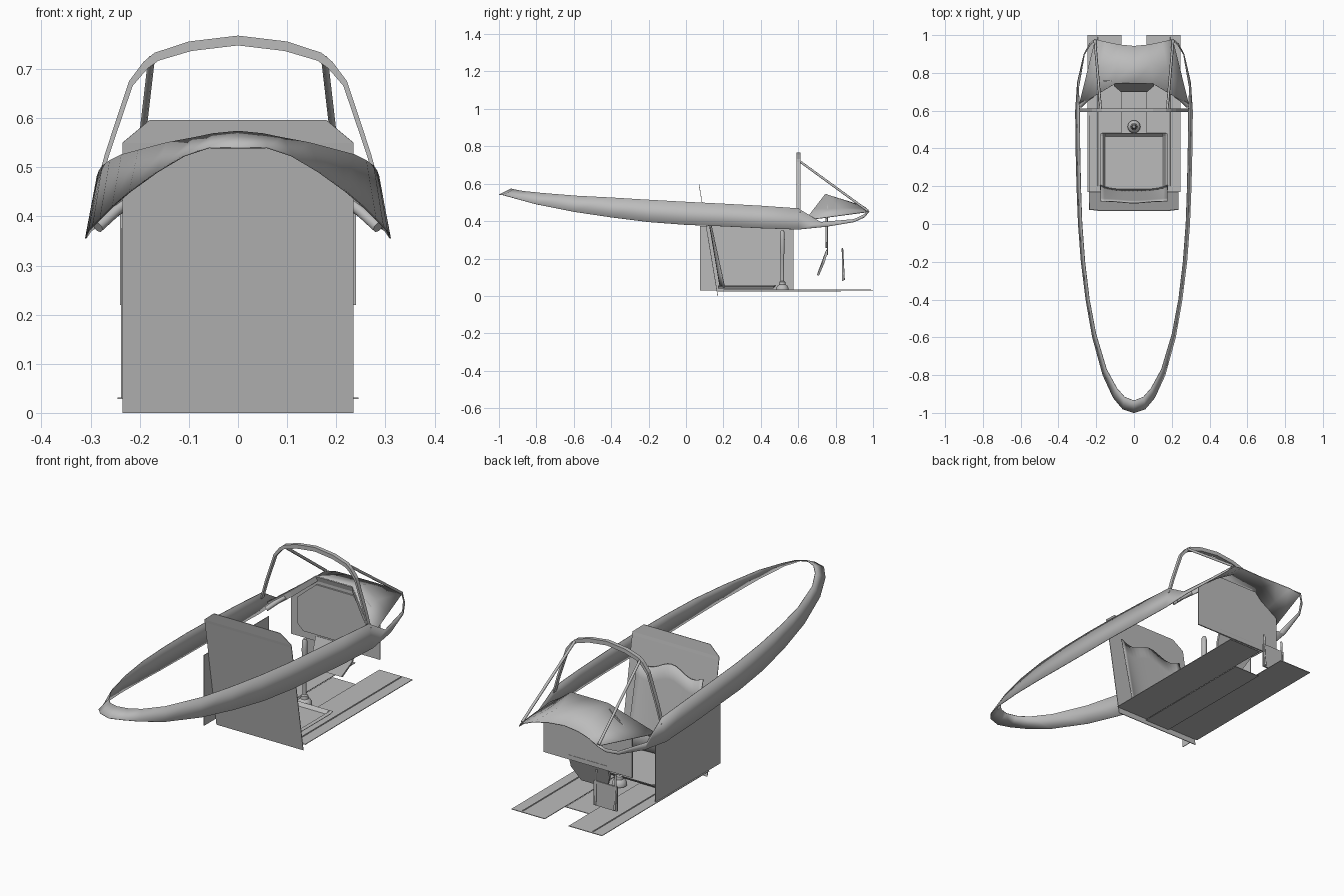
import bpy, bmesh, math

if "Cube" in bpy.data.objects:
    bpy.data.objects.remove(bpy.data.objects["Cube"])

gray = bpy.data.materials.new("light gray")
gray.diffuse_color = (0.5, 0.5, 0.5, 1)
gray.use_nodes = True
gray.node_tree.nodes["Principled BSDF"].inputs["Base Color"].default_value = gray.diffuse_color


def make(name, verts, faces, thick=0.0, smooth=False):
    me = bpy.data.meshes.new(name)
    me.from_pydata(verts, [], faces)
    bm = bmesh.new()
    bm.from_mesh(me)
    bmesh.ops.remove_doubles(bm, verts=bm.verts, dist=1e-5)
    bmesh.ops.recalc_face_normals(bm, faces=bm.faces)
    bm.to_mesh(me)
    bm.free()
    ob = bpy.data.objects.new(name, me)
    bpy.context.collection.objects.link(ob)
    me.materials.append(gray)
    if thick:
        mod = ob.modifiers.new("thickness", 'SOLIDIFY')
        mod.thickness, mod.offset = thick, 0
    if smooth:
        bpy.context.view_layer.objects.active = ob
        ob.select_set(True)
        bpy.ops.object.shade_smooth_by_angle(angle=math.radians(35))
        ob.select_set(False)
    return ob


def loft(name, rows, closed=False, **kw):
    """Quads between equal-length rows of points."""
    n = len(rows[0])
    verts = [p for r in rows for p in r]
    faces = [(i * n + j, i * n + (j + 1) % n, (i + 1) * n + (j + 1) % n, (i + 1) * n + j)
             for i in range(len(rows) - 1) for j in range(n if closed else n - 1)]
    if closed:
        faces += [tuple(range(n)), tuple(range(len(verts) - n, len(verts)))]
    return make(name, verts, faces, **kw)


def both(half):
    """Mirror a half row that starts on the centre line."""
    return [(-x, y, z) for x, y, z in half[:0:-1]] + list(half)


def plate(name, pts, thick=0.004):
    return make(name, pts, [tuple(range(len(pts)))], thick=thick)


def tube(name, pts, r, res=1):
    cu = bpy.data.curves.new(name, 'CURVE')
    cu.dimensions = '3D'
    cu.bevel_depth, cu.bevel_resolution, cu.use_fill_caps = r, res, True
    sp = cu.splines.new('POLY')
    sp.points.add(len(pts) - 1)
    for p, c in zip(sp.points, pts):
        p.co = (*c, 1)
    ob = bpy.data.objects.new(name, cu)
    bpy.context.collection.objects.link(ob)
    cu.materials.append(gray)
    return ob


# canopy sill: slanted band, tapering to a thin rail at the windscreen
low = [(0, -1, .54), (.06, -.98, .54), (.11, -.92, .523), (.165, -.8, .49), (.22, -.6, .45),
       (.255, -.4, .42), (.28, -.2, .395), (.295, 0, .38), (.303, .2, .372), (.308, .4, .362),
       (.31, .6, .355), (.30, .75, .37), (.265, .9, .395), (.235, .955, .42), (.205, .98, .45)]
top = [(0, -.935, .573), (.05, -.915, .568), (.09, -.87, .56), (.145, -.77, .55), (.202, -.58, .535),
       (.236, -.4, .526), (.26, -.2, .514), (.275, 0, .503), (.282, .2, .493), (.286, .4, .482),
       (.288, .6, .468), (.293, .72, .395), (.262, .897, .41), (.23, .95, .435), (.2, .972, .46)]
loft("canopy_sill", [both(low), both(top)], thick=.003, smooth=True)

# windscreen hoop: rectangular section
hoop = both([(0, .768, .02), (.1, .756, .02), (.17, .733, .018), (.192, .715, .016),
             (.222, .675, .012), (.27, .53, .009), (.295, .44, .008)])
# tuples are (x, z, thickness); thickness shrinks toward the legs
sections = []
for x, z, t in hoop:
    k = 1 - t / max(math.hypot(x, z - .4), .1)
    xi, zi = x * k, .4 + (z - .4) * k
    sections.append([(x, .592, z), (x, .612, z), (xi, .612, zi), (xi, .592, zi)])
loft("windscreen_hoop", sections, closed=True)

# parts mirrored left and right
for s, side in ((-1, "left"), (1, "right")):
    tube("windscreen_strut_" + side, [(s * .176, .605, .722), (s * .207, .972, .455)], .007)
    tube("cowl_support_" + side, [(s * .22, .68, .435), (s * .25, .66, .41), (s * .285, .625, .378)], .012, 2)
    plate("floor_side_" + side, [(s * x, y, .03) for x, y in
          ((.065, .17), (.245, .17), (.245, 1), (.065, 1))], .003)
    tube("floor_rail_" + side, [(s * .19, .2, .033), (s * .19, .99, .033)], .003)

# instrument cowl with its rear rim
rear = both([(0, .745, .543), (.1, .745, .543), (.2, .685, .465), (.288, .64, .405)])
nose = both([(0, .942, .482), (.08, .95, .478), (.15, .965, .468), (.205, .978, .45)])
mid = [tuple((a + b) / 2 for a, b in zip(p, q)) for p, q in zip(rear, nose)]
loft("cowl", [rear, mid, nose], thick=.004, smooth=True)
rim_low = [(x * .95, y + .008, z - .025) for x, y, z in rear]
loft("cowl_rim", [rear, rim_low], thick=.006)

# instrument panel with a raised face
octa = ((-.24, .22), (.24, .22), (.24, .425), (.12, .525), (-.12, .525), (-.24, .425))
plate("instrument_panel", [(x, .757, z) for x, z in octa], .006)
face = ((-.17, .255), (.17, .255), (.2, .285), (.2, .415), (.1, .5), (-.1, .5), (-.2, .415), (-.2, .285))
plate("instrument_face", [(x, .75, z) for x, z in face], .008)

# lower console panel, slanted
plate("lower_console", [(-.07, .705, .11), (.07, .705, .11), (.105, .735, .18),
                        (.105, .755, .245), (-.105, .755, .245), (-.105, .735, .18)], .012)

# left foot plate hung on two posts
plate("foot_plate", [(-.09, .838, .08), (-.215, .838, .08), (-.215, .838, .2), (-.09, .838, .2)], .008)
for x in (-.1, -.205):
    tube("foot_plate_post", [(x, .845, .085), (x, .836, .255)], .005)

# floor centre, lower than the sides and cut short at the front
plate("floor_centre", [(-.07, .17, .022), (.07, .17, .022), (.07, .83, .022), (-.07, .83, .022)], .003)

# left side wall
plate("side_wall", [(-.237, .075, .03), (-.237, .575, .03), (-.237, .575, .375), (-.237, .075, .375)], .003)

# rear bulkhead, leaning back with chamfered top corners
prof = [(.235, .17, 0), (.235, .108, .37), (.235, .08, .535), (.235, .077, .55), (.18, .07, .596)]
loft("bulkhead", [[(-x, y, z), (x, y, z)] for x, y, z in prof], thick=.003)

# seat back: a shallow curved shell with a wavy top edge
rows = []
for i in range(7):
    row = []
    for j in range(17):
        u = j / 8 - 1
        z = .045 + (.40 + .02 * math.cos(u * math.pi * 1.5)) * i / 6
        lean = .17 - .17 * z
        row.append((.178 * u, lean + .02 + .025 * u ** 4 * (1 - i / 8), z))
    rows.append(row)
loft("seat_back", rows, thick=.004, smooth=True)

# seat pan with a raised lip on the sides and front
pan = [(.178, .05), (.165, .055), (.155, .04)]
sec = [(-x, z) for x, z in pan] + [(x, z) for x, z in pan[::-1]]
loft("seat_pan", [[(x, y, z) for x, z in sec] for y in (.17, .465)]
     + [[(x, .48, .056) for x, z in sec]], thick=.003)

# control stick: turned profile
stick = [(.0, .03), (.034, .03), (.034, .042), (.026, .055), (.018, .06), (.016, .075), (.009, .08),
         (.009, .22), (.012, .23), (.013, .3), (.012, .34), (.007, .35), (0, .35)]
loft("control_stick", [[(max(r, 1e-4) * math.cos(a * math.pi / 8),
                         .515 + r * math.sin(a * math.pi / 8), z) for a in range(16)]
                       for r, z in stick], closed=True, smooth=True)
